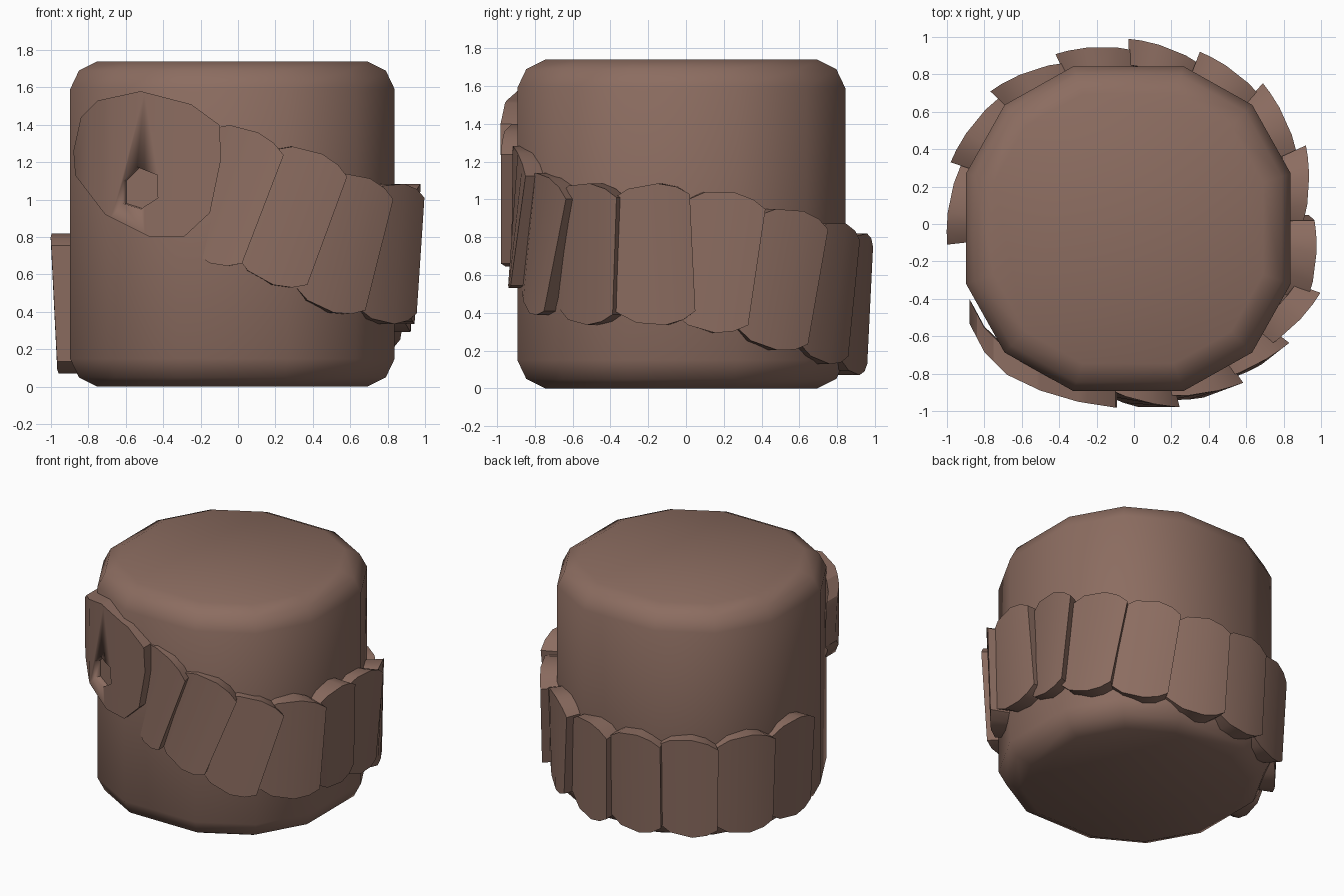
import bpy, bmesh, math
from math import sin, cos, radians

if "Cube" in bpy.data.objects:
    bpy.data.objects.remove(bpy.data.objects["Cube"])

brown = bpy.data.materials.new("warm brown")
brown.diffuse_color = (0.262, 0.152, 0.118, 1)
brown.use_nodes = True
brown.node_tree.nodes["Principled BSDF"].inputs["Base Color"].default_value = brown.diffuse_color


def finish(name, bm, angle):
    bmesh.ops.recalc_face_normals(bm, faces=bm.faces)
    me = bpy.data.meshes.new(name)
    bm.to_mesh(me)
    bm.free()
    me.materials.append(brown)
    ob = bpy.data.objects.new(name, me)
    bpy.context.collection.objects.link(ob)
    bpy.ops.object.select_all(action='DESELECT')
    ob.select_set(True)
    bpy.context.view_layer.objects.active = ob
    bpy.ops.object.shade_smooth_by_angle(angle=radians(angle))
    return ob


def loft(bm, rings):
    """Skin closed rings of points and cap both ends."""
    rv = [[bm.verts.new(p) for p in r] for r in rings]
    n = len(rv[0])
    for a, b in zip(rv, rv[1:]):
        for i in range(n):
            bm.faces.new((a[i], a[(i + 1) % n], b[(i + 1) % n], b[i]))
    bm.faces.new(rv[0][::-1])
    bm.faces.new(rv[-1])


# Body: twelve-sided rounded block with bevelled rims
CX, CY = -0.03, -0.025
plan = []
for q in range(4):
    for x, y in ((0.868, 0.295), (0.662, 0.662), (0.295, 0.868)):
        c, s = round(cos(q * math.pi / 2)), round(sin(q * math.pi / 2))
        plan.append((x * c - y * s, x * s + y * c))
levels = [(0, 0.83), (0.05, 0.945), (0.15, 1), (1.59, 1), (1.69, 0.945), (1.74, 0.83)]
bm = bmesh.new()
loft(bm, [[(CX + x * k, CY + y * k, z) for x, y in plan] for z, k in levels])
finish("body", bm, 42)

# Overlapping plates: (leading angle, leading radius, centre height, lean)
plates = [(264.7, 0.975, 1.19, 0), (283.8, 1.009, 1.01, 21), (304.3, 1.03, 0.895, 21),
          (322.4, 1.045, 0.755, 17), (339.7, 1.062, 0.71, 3), (361.2, 0.965, 0.71, -3),
          (384.5, 1.01, 0.665, 8), (407.4, 1.02, 0.57, 11), (429, 0.985, 0.50, 8),
          (451.7, 0.99, 0.445, 2), (474.8, 1.0, 0.445, 0), (497.3, 1.045, 0.445, 0),
          (521.4, 1.034, 0.445, 0), (546.3, 1.004, 0.445, 0)]
columns = [(0, 0.31), (-0.07, 0.352), (-0.17, 0.375), (-0.33, 0.355), (-0.46, 0.28)]
for i in range(1, len(plates)):
    ang, r0, zc, lean = plates[i]
    pa, pr = plates[i - 1][:2]
    slope = (r0 - pr + 0.055) / radians(ang - pa)
    t = radians(lean)

    def place(u, w, depth):
        du = u * cos(t) + (w - 0.3) * sin(t)
        z = zc + w * cos(t) - (u + 0.17) * sin(t)
        r = r0 + slope * u + (w - 0.3) * 0.05 - depth
        a = radians(ang) + du
        return (r * cos(a), r * sin(a), z)

    bm = bmesh.new()
    loft(bm, [[place(u, h, 0), place(u, -h, 0), place(u, -h, 0.14), place(u, h, 0.14)]
              for u, h in columns])
    finish("belt_plate_%02d" % i, bm, 30)

# Round end plate, bent around the front left corner
outline = [(-0.88, 1.26), (-0.84, 1.44), (-0.75, 1.53), (-0.52, 1.58), (-0.25, 1.51),
           (-0.10, 1.40), (-0.09, 1.22), (-0.15, 0.93), (-0.29, 0.80), (-0.47, 0.80),
           (-0.71, 0.92), (-0.87, 1.13)]
bend = [(-0.88, -0.53), (-0.80, -0.68), (-0.68, -0.80), (-0.5, -0.885), (-0.3, -0.945), (-0.09, -0.98)]


def bent_y(x):
    for (x0, y0), (x1, y1) in zip(bend, bend[1:]):
        if x <= x1 + 1e-5:
            return y0 + (y1 - y0) * (x - x0) / (x1 - x0)
    return bend[-1][1]


bm = bmesh.new()
loft(bm, [[(x, y, z) for x, z in outline] for y in (0, 0.13)])
for x, _ in bend[1:-1]:
    bmesh.ops.bisect_plane(bm, geom=bm.verts[:] + bm.edges[:] + bm.faces[:],
                           plane_co=(x, 0, 0), plane_no=(1, 0, 0))
for v in bm.verts:
    v.co.y += bent_y(v.co.x) - 0.03 * (v.co.z - 1.19) * 0.5
plate = finish("round_end_plate", bm, 30)

# Shallow six-sided socket in the round plate
hexagon = [(-0.615, 1.10), (-0.54, 1.175), (-0.43, 1.13), (-0.43, 1.01), (-0.52, 0.95), (-0.615, 0.98)]
bm = bmesh.new()
loft(bm, [[(x + s, bent_y(x) + d, z) for x, z in hexagon] for d, s in ((-0.1, -0.04), (0.045, 0.018))])
cutter = finish("socket_cutter", bm, 30)
cutter.hide_render = True
mod = plate.modifiers.new("socket", 'BOOLEAN')
mod.operation = 'DIFFERENCE'
mod.solver = 'EXACT'
mod.object = cutter
bpy.context.view_layer.objects.active = plate
bpy.ops.object.modifier_apply(modifier=mod.name)
bpy.data.objects.remove(cutter)
